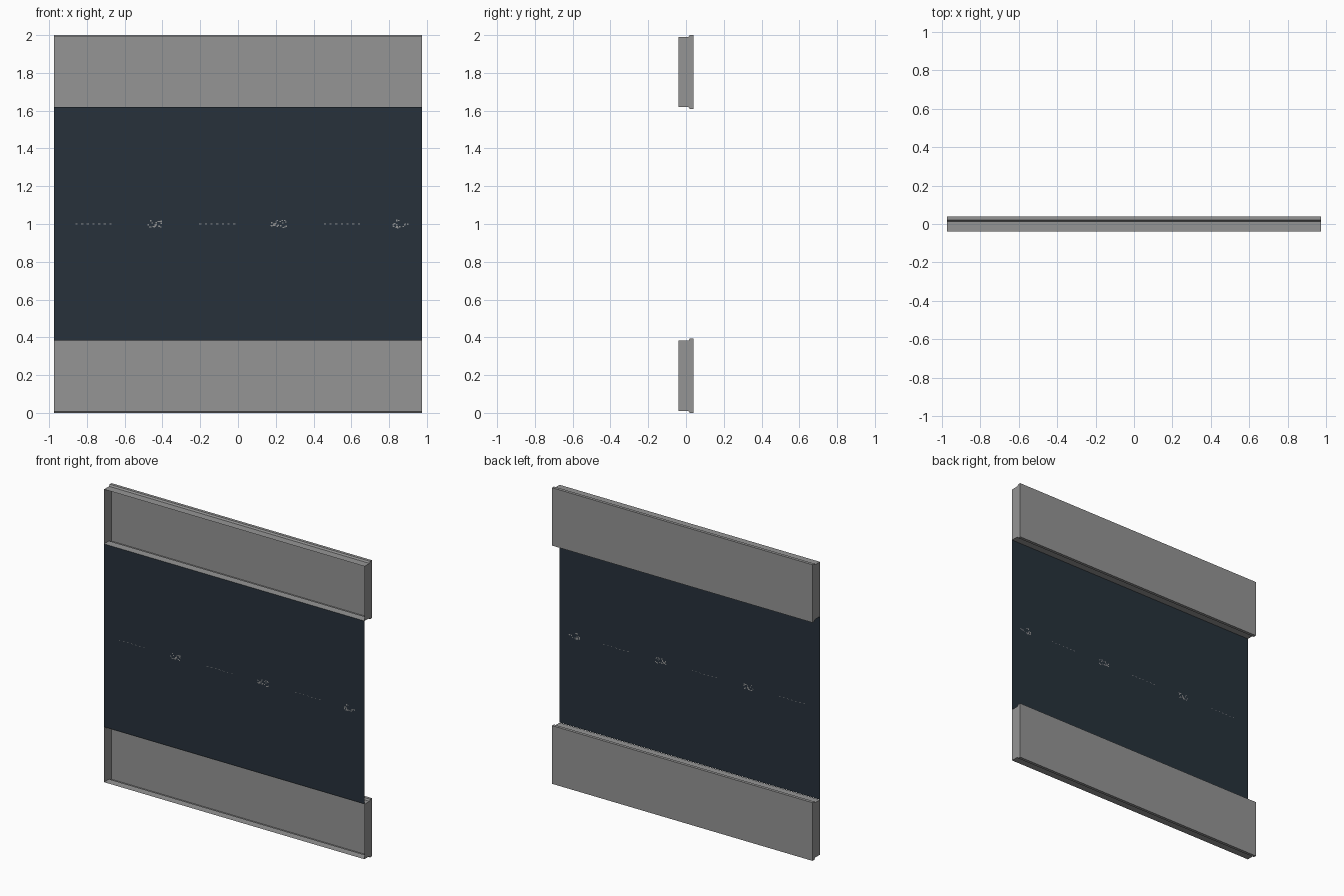
import bpy, bmesh, random

if "Cube" in bpy.data.objects:
    bpy.data.objects.remove(bpy.data.objects["Cube"])

W = 0.973          # half width
YF, YB = -0.04, 0.04


def material(name, rgb):
    m = bpy.data.materials.new(name)
    m.diffuse_color = (*rgb, 1)
    m.use_nodes = True
    m.node_tree.nodes["Principled BSDF"].inputs["Base Color"].default_value = m.diffuse_color
    return m


grey = material("mid grey", (0.30, 0.30, 0.30))
navy = material("dark slate", (0.020, 0.031, 0.044))


def finish(bm, name, mats):
    me = bpy.data.meshes.new(name)
    bm.to_mesh(me)
    bm.free()
    for m in mats:
        me.materials.append(m)
    ob = bpy.data.objects.new(name, me)
    bpy.context.collection.objects.link(ob)
    return ob


def quad(bm, x0, x1, z0, z1, y):
    return bm.faces.new([bm.verts.new(p) for p in
                         ((x0, y, z0), (x1, y, z0), (x1, y, z1), (x0, y, z1))])


# Stepped tray, open at the front, with a slightly taller back section
def rail(name, z0, z1):
    lip = 0.011
    prof = [(YF, z0 + lip), (0.013, z0 + lip), (0.02, z0), (YB, z0),
            (YB, z1), (0.02, z1), (0.013, z1 - lip), (YF, z1 - lip)]
    bm = bmesh.new()
    ends = [[bm.verts.new((x, y, z)) for y, z in prof] for x in (-W, W)]
    for i in range(len(prof) - 1):
        bm.faces.new((ends[0][i], ends[0][i + 1], ends[1][i + 1], ends[1][i]))
    bm.faces.new(ends[0][::-1])
    bm.faces.new(ends[1])
    bm.normal_update()
    # make the back wall, and with it everything else, face outward
    bmesh.ops.recalc_face_normals(bm, faces=bm.faces)
    back = max(bm.faces, key=lambda f: f.calc_center_median().y)
    if back.normal.y < 0:
        bmesh.ops.reverse_faces(bm, faces=bm.faces)
    finish(bm, name, [grey])


rail("lower_rail", 0.0, 0.393)
rail("upper_rail", 1.609, 2.0)

# Thin dark panel between the rails
bm = bmesh.new()
quad(bm, -W, W, 0.384, 1.62, YF + 0.001)
finish(bm, "panel", [navy])

# Small worn specks along the middle of the panel, on both sides
random.seed(4)
bm = bmesh.new()


def speck(x, z, w, h):
    for y in (YF, YF + 0.002):
        quad(bm, x - w, x + w, z - h, z + h, y)


for cx in (-0.44, 0.215, 0.86):
    for i in range(22):
        speck(cx + random.uniform(-0.04, 0.04), 1.0 + random.uniform(-0.02, 0.02),
              0.004, 0.003)
for cx in (-0.765, -0.11, 0.55):
    for i in range(7):
        speck(cx + (i - 3) * 0.03, 1.0, 0.006, 0.0015)
finish(bm, "panel_specks", [grey])
